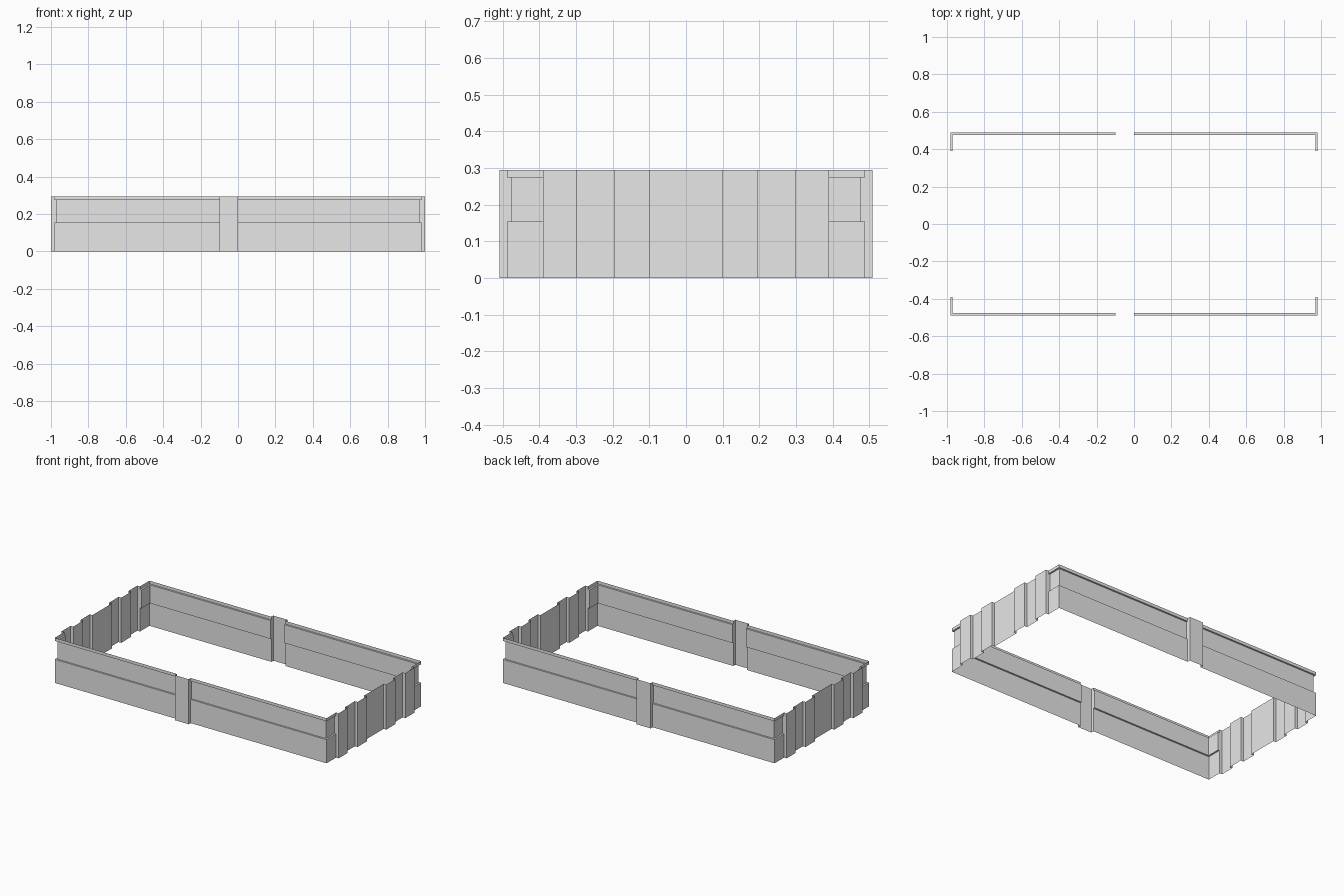
import bpy
import bmesh

if "Cube" in bpy.data.objects:
    bpy.data.objects.remove(bpy.data.objects["Cube"], do_unlink=True)

# One plain grey for the whole shell
grey = bpy.data.materials.new("plain grey")
grey.use_nodes = True
colour = (0.8, 0.8, 0.8, 1)
grey.diffuse_color = colour
grey.node_tree.nodes["Principled BSDF"].inputs["Base Color"].default_value = colour

WALL_X, WALL_Y = 0.981, 0.488   # wall line
STEP = 0.02                     # how far the ribs stand out
HEIGHT = 0.294
LEDGE, LIP, INSET = 0.154, 0.274, 0.011
CORNER_Y = 0.39                 # where the corner panel ends
RIB_LEFT, RIB_RIGHT = -0.1, 0.0


def make_sheet(name, rows, caps=()):
    """Skin a grid of points into a thin sheet; caps are extra faces."""
    bm = bmesh.new()
    grid = [[bm.verts.new(p) for p in row] for row in rows]
    for a, b in zip(grid, grid[1:]):
        for i in range(len(a) - 1):
            bm.faces.new((a[i], a[i + 1], b[i + 1], b[i]))
    for column in caps:
        bm.faces.new([row[column] for row in grid[1:-1]])
    mesh = bpy.data.meshes.new(name)
    bm.to_mesh(mesh)
    bm.free()
    mesh.materials.append(grey)
    obj = bpy.data.objects.new(name, mesh)
    bpy.context.collection.objects.link(obj)
    return obj


def upright(path):
    return [[(x, y, z) for x, y in path] for z in (0, HEIGHT)]


# Corner walls: long panel and short return, with a recessed band
profile = [(0, 0), (0, LEDGE), (INSET, LEDGE),
           (INSET, LIP), (0, LIP), (0, HEIGHT)]
for sx, side in ((1, "left"), (-1, "right")):
    start = RIB_RIGHT if sx > 0 else RIB_LEFT
    for sy, end in ((-1, "front"), (1, "back")):
        rows = []
        for d, z in profile:
            x, y = sx * (WALL_X - d), sy * (WALL_Y - d)
            path = [(start, y, z), (x, y, z), (x, sy * CORNER_Y, z)]
            rows.append(path if sx * sy < 0 else path[::-1])
        make_sheet(f"{end}_{side}_corner_wall", rows, caps=(0, -1))

# Single raised rib on each long wall
for sy, end in ((-1, "front"), (1, "back")):
    outer, inner = sy * (WALL_Y + STEP), sy * WALL_Y
    path = [(RIB_LEFT, inner), (RIB_LEFT, outer),
            (RIB_RIGHT, outer), (RIB_RIGHT, inner)]
    make_sheet(f"{end}_rib", upright(path if sy < 0 else path[::-1]))

# Corrugated end walls: two ribs either side of a wide flat panel
breaks = [CORNER_Y, 0.297, 0.196, 0.1]
stops = [-b for b in breaks] + breaks[::-1]
for sx, side in ((1, "left"), (-1, "right")):
    path, out = [], False
    for y in stops:
        levels = (WALL_X + STEP, WALL_X) if out else (WALL_X, WALL_X + STEP)
        path += [(sx * min(x, 1), y) for x in levels]
        out = not out
    make_sheet(f"{side}_end_wall", upright(path if sx > 0 else path[::-1]))
